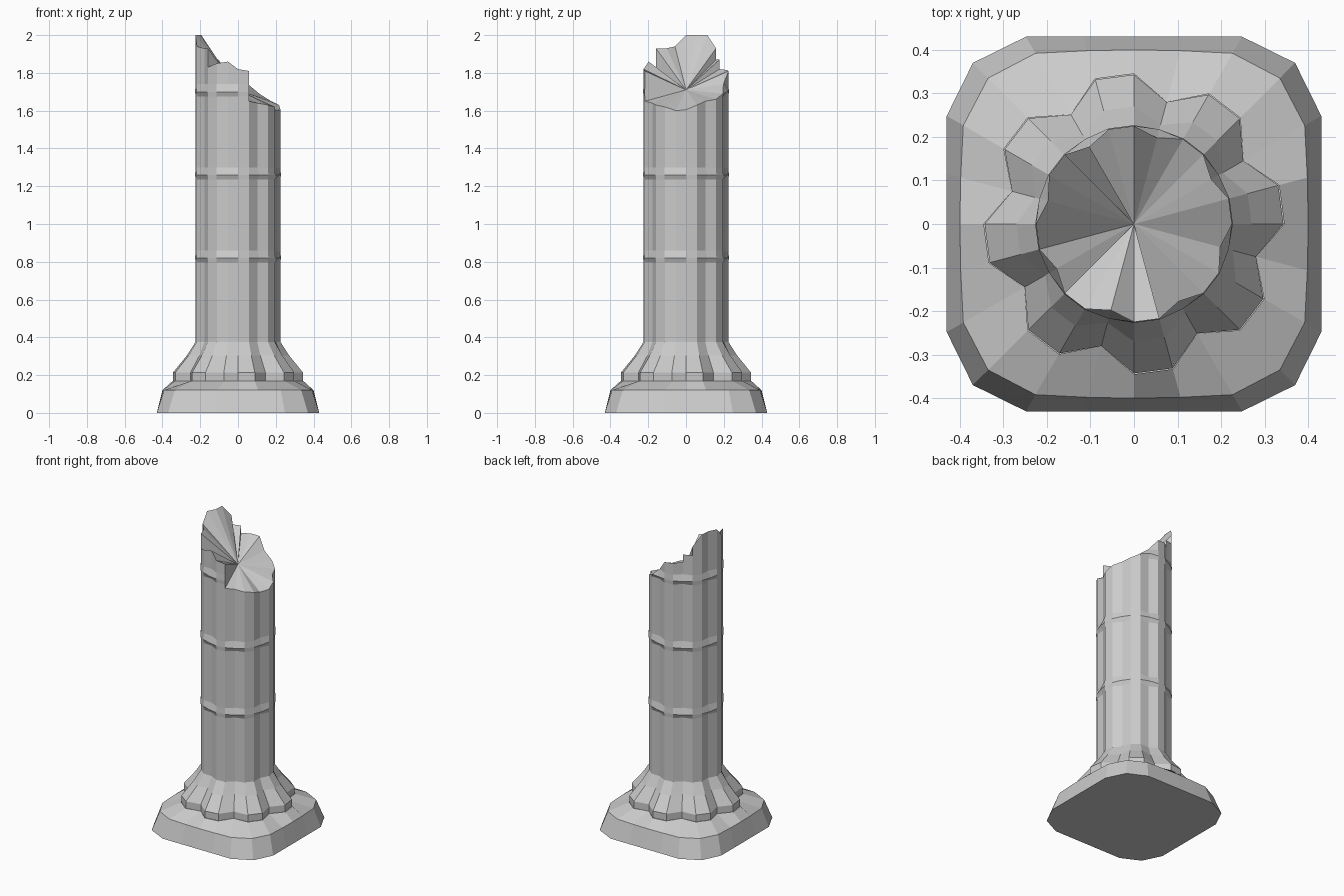
import bpy, bmesh
from math import sin, cos, pi, sqrt

if "Cube" in bpy.data.objects:
    bpy.data.objects.remove(bpy.data.objects["Cube"])

N = 24


def square(k):
    """Radius factor turning a 24-gon into a square with clipped corners."""
    a = k * pi / 12
    return min(1 / max(abs(cos(a)), abs(sin(a))), 0.37 * sqrt(2) / 0.43)


def flute(k, outer, inner):
    """Every third side edge is pushed in to make a flute."""
    return inner if k % 3 == 2 else outer


def point(k, r, z):
    return (r * cos(k * pi / 12), r * sin(k * pi / 12), z)


def loft(name, rings, base_cap=False, centre=None):
    """Skin closed rings of points, with an optional base and a fan on top."""
    bm = bmesh.new()
    loops = [[bm.verts.new(p) for p in ring] for ring in rings]
    n = len(loops[0])
    for lo, hi in zip(loops, loops[1:]):
        for i in range(n):
            j = (i + 1) % n
            bm.faces.new((lo[i], lo[j], hi[j], hi[i]))
    if base_cap:
        bm.faces.new(loops[0][::-1])
    if centre:
        c = bm.verts.new(centre)
        for i in range(n):
            bm.faces.new((loops[-1][i], loops[-1][(i + 1) % n], c))
    bmesh.ops.remove_doubles(bm, verts=bm.verts, dist=0.0005)
    bmesh.ops.recalc_face_normals(bm, faces=bm.faces)
    mesh = bpy.data.meshes.new(name)
    bm.to_mesh(mesh)
    bm.free()
    obj = bpy.data.objects.new(name, mesh)
    bpy.context.collection.objects.link(obj)
    return obj


# Plinth: square with clipped corners, closing in to the fluted foot
K = range(N)
loft("plinth", [
    [point(k, 0.43 * square(k), 0) for k in K],
    [point(k, 0.40 * (1 + 0.85 * (square(k) - 1)), 0.12) for k in K],
    [point(k, flute(k, 0.345, 0.29), 0.17) for k in K],
], base_cap=True)

# Flared fluted foot
FOOT = [(0.343, 0.29, 0.17), (0.343, 0.29, 0.215), (0.27, 0.235, 0.305), (0.225, 0.205, 0.375)]
loft("flared_foot", [[point(k, flute(k, o, i), z) for k in K] for o, i, z in FOOT])

# Broken rim heights around the shaft; two heights on one edge make a cliff
RIM = [(1.605,), (1.63,), (1.65,), (1.66,), (1.69,), (1.74,), (1.81,), (1.815,),
       (1.82, 1.87), (1.87, 1.93), (2.0,), (2.0,), (2.0,), (1.94,), (1.93,),
       (1.93, 1.83), (1.85,), (1.86,), (1.82,), (1.81, 1.65), (1.64,),
       (1.63,), (1.62,), (1.60,)]
columns = [(k, z) for k, heights in enumerate(RIM) for z in heights]

# Fluted shaft, with the flutes filled flush at each drum joint
levels = [(0.375, 0.225, 0.205)]
for joint in (0.82, 1.26, 1.70):
    levels += [(joint - 0.025, 0.225, 0.205), (joint, 0.227, 0.225), (joint + 0.04, 0.225, 0.205)]
top = [point(k, flute(k, 0.225, 0.205), z) for k, z in columns]
rings = [[point(k, flute(k, o, i), z) if z < rim - 0.005 else top[n]
          for n, (k, rim) in enumerate(columns)] for z, o, i in levels]
loft("broken_shaft", rings + [top], centre=(0, 0, 1.71))
